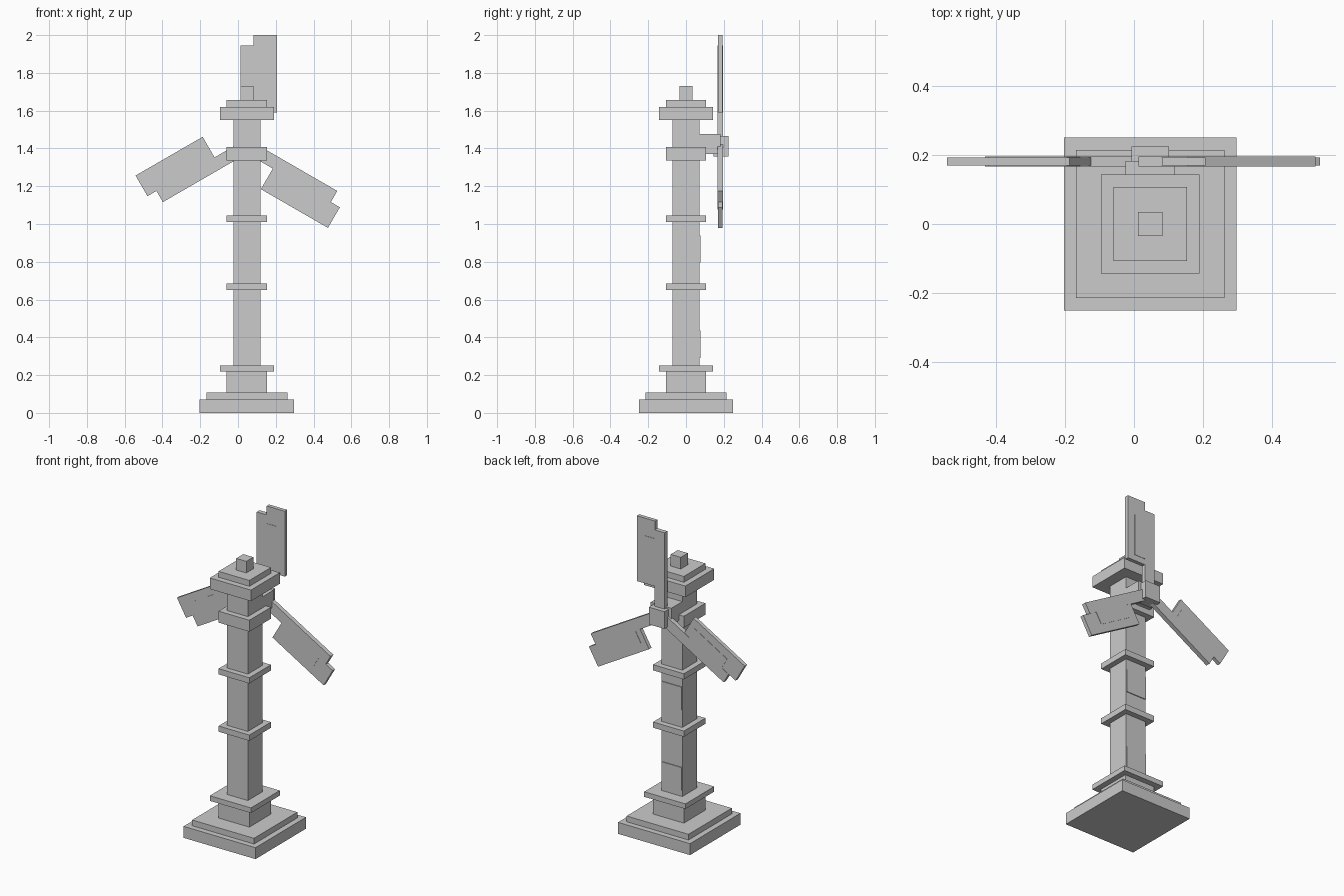
import bpy, math
from mathutils import Matrix, Vector

if "Cube" in bpy.data.objects:
    bpy.data.objects.remove(bpy.data.objects["Cube"])

CX = 0.047                      # tower axis
HUB = Vector((CX, 0, 1.412))    # fan axis


def box(name, x, y, z, matrix=None):
    """Axis-aligned box from (min, max) ranges, optionally transformed."""
    v = [(a, b, c) for c in z for b in y for a in x]
    f = [(0, 2, 3, 1), (4, 5, 7, 6), (0, 1, 5, 4),
         (2, 6, 7, 3), (0, 4, 6, 2), (1, 3, 7, 5)]
    me = bpy.data.meshes.new(name)
    me.from_pydata(v, [], f)
    if matrix:
        me.transform(matrix)
    ob = bpy.data.objects.new(name, me)
    bpy.context.collection.objects.link(ob)
    return ob


def slab(name, half, z0, z1):
    """Square slab centred on the tower axis."""
    return box(name, (CX - half, CX + half), (-half, half), (z0, z1))


# Square tower: stepped base, shaft, rings and stepped cap
for name, half, z0, z1 in [
    ("base_plinth", 0.25, 0.0, 0.072),
    ("base_step", 0.215, 0.072, 0.108),
    ("base_block", 0.107, 0.108, 0.22),
    ("base_ring", 0.143, 0.22, 0.252),
    ("shaft", 0.072, 0.252, 1.55),
    ("lower_ring", 0.107, 0.65, 0.686),
    ("middle_ring", 0.107, 1.01, 1.046),
    ("upper_collar", 0.107, 1.335, 1.407),
    ("cap_slab", 0.143, 1.55, 1.62),
    ("cap_step", 0.107, 1.62, 1.657),
    ("cap_knob", 0.035, 1.657, 1.73),
]:
    slab(name, half, z0, z1)

# Shallow panels on the back of the shaft
for i, (z0, z1) in enumerate([(0.29, 0.435), (0.795, 0.94)]):
    box(f"back_panel_{i + 1}", (CX - 0.07, CX + 0.07), (0.06, 0.077), (z0, z1))

# Axle housing and hub
box("axle_housing", (CX - 0.072, CX + 0.072), (0.06, 0.182), (1.37, 1.476))
box("hub", (CX - 0.054, CX + 0.054), (0.145, 0.224), (1.358, 1.466))

# Three blades: spar, offset sail and a slightly raised sail panel
for i in range(3):
    m = Matrix.Translation(HUB) @ Matrix.Rotation(math.radians(120 * i), 4, 'Y')
    box(f"blade_spar_{i + 1}", (-0.034, 0.034), (0.167, 0.195), (0.0, 0.533), m)
    box(f"blade_sail_{i + 1}", (0.034, 0.16), (0.169, 0.193), (0.178, 0.588), m)
    box(f"blade_panel_{i + 1}", (0.034, 0.11), (0.167, 0.195), (0.215, 0.478), m)
